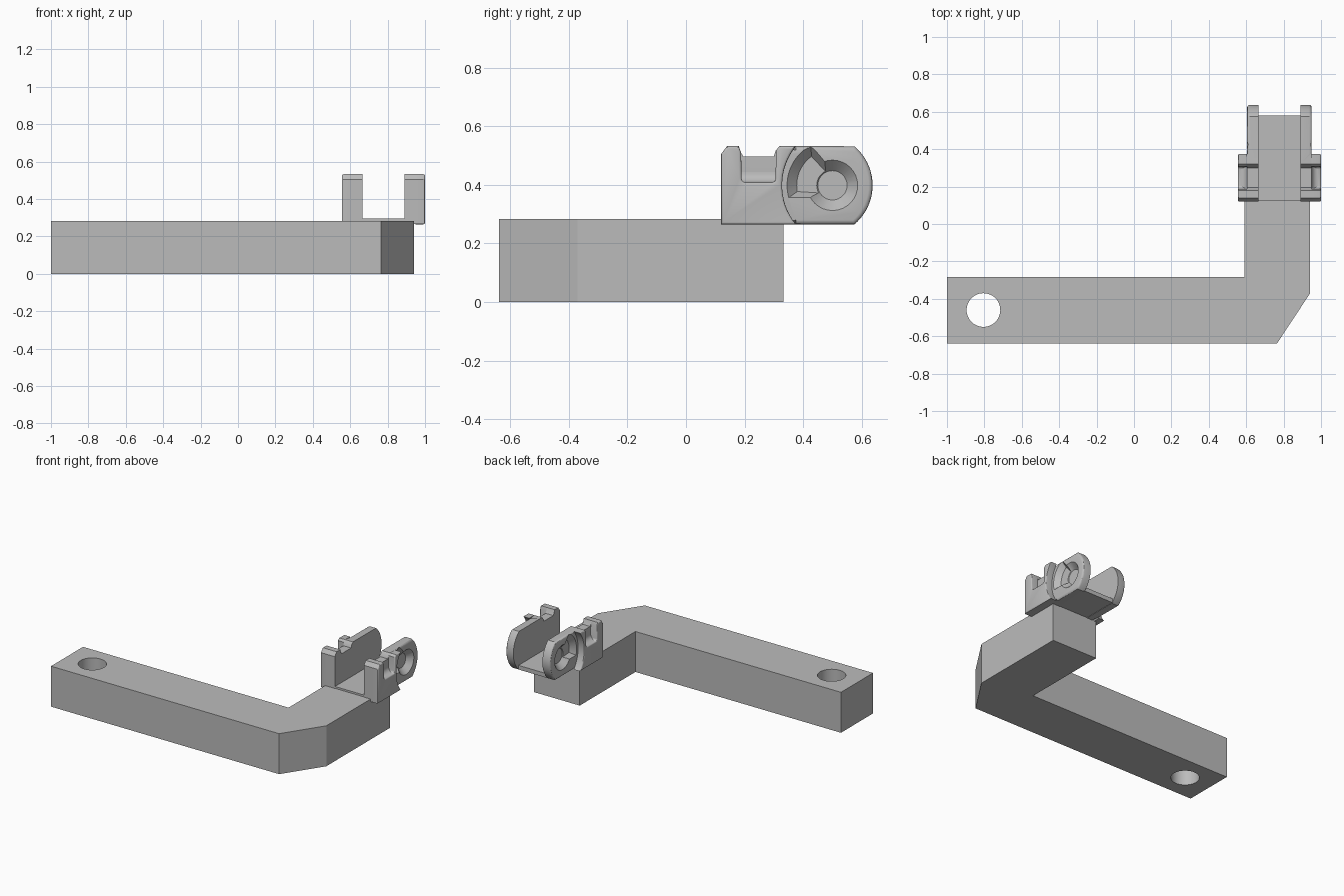
import bpy, bmesh, math
from mathutils import Vector

cube = bpy.data.objects.get("Cube")
if cube:
    bpy.data.objects.remove(cube, do_unlink=True)

grey = bpy.data.materials.new("plain grey")
grey.use_nodes = True
grey.diffuse_color = (0.5, 0.5, 0.5, 1)
grey.node_tree.nodes["Principled BSDF"].inputs["Base Color"].default_value = (0.5, 0.5, 0.5, 1)

CLIP_X = 0.7775                      # middle of the clip
INNER, PLATE, BLOCK = 0.1125, 0.1725, 0.2225   # distances out from the middle
LOW, TOP, MID = 0.265, 0.532, 0.398
RING = (0.5, MID)                    # centre of the round recess


def arc(c, r, a0, a1, n):
    return [(c[0] + r * math.cos(math.radians(a0 + (a1 - a0) * i / n)),
             c[1] + r * math.sin(math.radians(a0 + (a1 - a0) * i / n))) for i in range(n + 1)]


def loft(name, near, far, place, a, b, bevel=0, bevel_rule=None):
    """Solid between outline near at depth a and outline far at depth b."""
    bm = bmesh.new()
    lo = [bm.verts.new(place(u, v, a)) for u, v in near]
    hi = [bm.verts.new(place(u, v, b)) for u, v in far]
    bm.faces.new(lo)
    outer = bm.faces.new(hi)
    n = len(lo)
    for i in range(n):
        bm.faces.new((lo[i], lo[(i + 1) % n], hi[(i + 1) % n], hi[i]))
    bmesh.ops.recalc_face_normals(bm, faces=bm.faces)
    if bevel:
        edges = [e for e in outer.edges if all(bevel_rule(v.co) for v in e.verts)]
        bmesh.ops.bevel(bm, geom=edges, offset=bevel, segments=3, profile=0.5, affect='EDGES')
    mesh = bpy.data.meshes.new(name)
    bm.to_mesh(mesh)
    bm.free()
    mesh.materials.append(grey)
    ob = bpy.data.objects.new(name, mesh)
    bpy.context.collection.objects.link(ob)
    return ob


def cut(ob, cutter):
    cutter.hide_render = True
    mod = ob.modifiers.new("cut", 'BOOLEAN')
    mod.operation, mod.solver, mod.object = 'DIFFERENCE', 'EXACT', cutter
    bpy.context.view_layer.objects.active = ob
    bpy.ops.object.modifier_apply(modifier=mod.name)
    bpy.data.objects.remove(cutter, do_unlink=True)


def smooth(ob):
    bpy.ops.object.select_all(action='DESELECT')
    ob.select_set(True)
    bpy.context.view_layer.objects.active = ob
    bpy.ops.object.shade_smooth_by_angle(angle=math.radians(30))


def upright(u, v, w):
    return Vector((u, v, w))


# Bent arm with a round hole
outline = [(-1, -0.638), (0.765, -0.638), (0.942, -0.37), (0.942, 0.332),
           (0.59, 0.332), (0.59, -0.284), (-1, -0.284)]
arm = loft("bent_arm", outline, outline, upright, 0, 0.283)
hole = arc((-0.805, -0.46), 0.09, 0, 352.5, 47)
cut(arm, loft("hole_cutter", hole, hole, upright, -0.1, 0.4))
smooth(arm)

# Clip floor
floor = [(0.66, 0.122), (0.895, 0.122), (0.895, 0.58), (0.66, 0.58)]
loft("clip_floor", floor, floor, upright, LOW + 0.002, 0.296)

# Side outlines, as (y, z)
front_edge = [(0.18, TOP), (0.14, TOP), (0.12, 0.505), (0.12, LOW)]
round_end = arc((0.463, MID), 0.174, -50, 50, 20)
plate_shape = ([(0.375, LOW)] + round_end + [(0.375, TOP), (0.32, TOP), (0.307, 0.518),
               (0.3, 0.497), (0.195, 0.497), (0.188, 0.51)] + front_edge)
block_shape = (arc((0.54, MID), 0.212, 219, 141, 16) + [(0.32, TOP), (0.307, 0.518)]
               + arc((0.292, 0.422), 0.014, 0, -90, 4) + arc((0.204, 0.422), 0.014, -90, -180, 4)
               + [(0.188, 0.51)] + front_edge)

# Wedge of the recess, opening forward and up
wedge = arc(RING, 0.157, 118, 196, 14) + [(0.455, 0.355), (0.5, 0.38), (0.5, 0.45)]
wedge_floor = arc(RING, 0.122, 126, 190, 14) + [(0.455, 0.372), (0.5, 0.385), (0.5, 0.42)]

for side, word in ((1, "left"), (-1, "right")):
    def place(y, z, d, s=side):
        return Vector((CLIP_X + s * d, y, z))

    def cove_place(d, z, y, s=side):
        return Vector((CLIP_X + s * d, y, z))

    # Side plate with its rounded end
    plate = loft(word + "_clip_plate", plate_shape, plate_shape, place, INNER, PLATE,
                 0.014, lambda co: co.y > 0.37)
    # Sunken ring with sloping wall, then the wedge
    cut(plate, loft("ring_cutter", arc(RING, 0.05, 0, 348.75, 31), arc(RING, 0.088, 0, 348.75, 31),
                    place, PLATE - 0.038, PLATE + 0.002))
    cut(plate, loft("wedge_cutter", wedge_floor, wedge, place, PLATE - 0.034, PLATE + 0.002))
    smooth(plate)

    # Thick front block with a notch
    block = loft(word + "_clip_block", block_shape, block_shape, place, PLATE, BLOCK,
                 0.008, lambda co: True)
    smooth(block)

    # Curved fillet at the back of the notch
    cove = [(PLATE, 0.408)] + arc((PLATE + 0.035, 0.443), 0.035, 270, 180, 8)
    smooth(loft(word + "_notch_fillet", cove, cove, cove_place, 0.19, 0.306))
